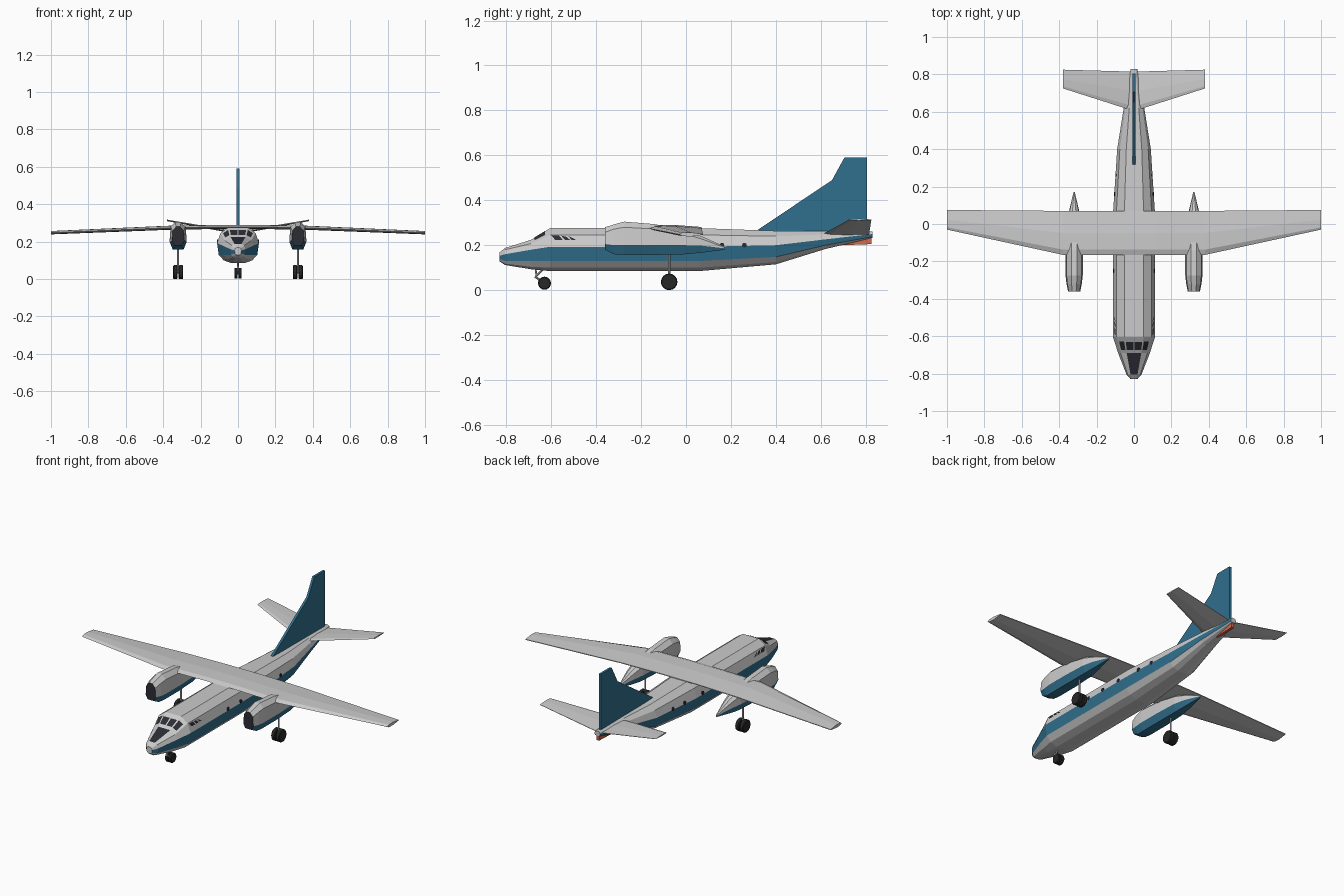
import bpy, bmesh, math
from mathutils import Vector

if "Cube" in bpy.data.objects:
    bpy.data.objects.remove(bpy.data.objects["Cube"])


def material(name, rgb):
    m = bpy.data.materials.new(name)
    m.diffuse_color = (*rgb, 1)
    m.use_nodes = True
    m.node_tree.nodes["Principled BSDF"].inputs["Base Color"].default_value = m.diffuse_color
    return m


GREY = material("light_grey", (0.72, 0.72, 0.71))
BLUE = material("blue_paint", (0.03, 0.16, 0.27))
DARK = material("dark_glass", (0.025, 0.025, 0.035))
RUST = material("red_orange", (0.65, 0.14, 0.07))
TYRE = material("tyre_black", (0.02, 0.02, 0.02))


def finish(name, bm, mats=()):
    mesh = bpy.data.meshes.new(name)
    bm.to_mesh(mesh)
    bm.free()
    for m in mats:
        mesh.materials.append(m)
    ob = bpy.data.objects.new(name, mesh)
    bpy.context.collection.objects.link(ob)
    return ob


def loft(name, rings, mats=(), face_mat=lambda i, j: 0, cap_mat=0):
    bm = bmesh.new()
    vs = [[bm.verts.new(p) for p in r] for r in rings]
    n = len(rings[0])
    for i in range(len(vs) - 1):
        for j in range(n):
            k = (j + 1) % n
            f = bm.faces.new((vs[i][j], vs[i + 1][j], vs[i + 1][k], vs[i][k]))
            f.material_index = face_mat(i, j)
    bm.faces.new(vs[0]).material_index = cap_mat
    bm.faces.new(vs[-1])
    bmesh.ops.recalc_face_normals(bm, faces=bm.faces)
    return finish(name, bm, mats)


def body_ring(y, w, zs, fracs, cx=0):
    half = [(w * f, z) for f, z in zip(fracs, zs)]
    return [(cx + x, y, z) for x, z in half] + [(cx - x, y, z) for x, z in reversed(half)]


def rod(name, a, b, r, mat=None, sides=8):
    a, b = Vector(a), Vector(b)
    bm = bmesh.new()
    bmesh.ops.create_cone(bm, cap_ends=True, segments=sides, radius1=r, radius2=r, depth=(b - a).length)
    ob = finish(name, bm, [mat] if mat else [])
    ob.location = (a + b) / 2
    ob.rotation_euler = (b - a).to_track_quat('Z', 'Y').to_euler()
    return ob


# Fuselage: stations of y, half width, and six heights from keel to roof
FR = (0.3, 0.68, 0.92, 1.0, 0.84, 0.46)
stations = [
    (-0.83, 0.018, (0.128, 0.132, 0.138, 0.153, 0.163, 0.168)),
    (-0.805, 0.04, (0.112, 0.118, 0.130, 0.160, 0.180, 0.188)),
    (-0.69, 0.085, (0.093, 0.104, 0.130, 0.180, 0.207, 0.224)),
    (-0.605, 0.112, (0.085, 0.100, 0.130, 0.193, 0.246, 0.276)),
    (0.06, 0.112, (0.085, 0.100, 0.130, 0.193, 0.246, 0.276)),
    (0.40, 0.090, (0.115, 0.125, 0.148, 0.200, 0.240, 0.264)),
    (0.62, 0.055, (0.183, 0.188, 0.200, 0.226, 0.248, 0.263)),
    (0.83, 0.018, (0.233, 0.235, 0.238, 0.250, 0.257, 0.261)),
]
hull = [body_ring(y, w, zs, FR) for y, w, zs in stations]


def hull_paint(i, j):
    if j in (2, 8):
        return 1
    return 2 if (i, j) == (1, 5) else 0   # dark nose panel


loft("fuselage", hull, (GREY, BLUE, DARK), hull_paint)


# Window panes laid just above a hull face
def pane(name, i, j, uvs, side):
    a, b, c, d = (Vector(p) for p in (hull[i][j], hull[i + 1][j], hull[i + 1][j + 1], hull[i][j + 1]))
    n = (c - a).cross(d - b).normalized()
    if n.dot((a + c) / 2 - Vector((0, a.y + 0.1, 0.15))) < 0:
        n = -n
    bm = bmesh.new()
    vs = []
    for u, v in uvs:
        p = a.lerp(b, u).lerp(d.lerp(c, u), v) + n * 0.003
        vs.append(bm.verts.new((p.x * side, p.y, p.z)))
    f = bm.faces.new(vs if side > 0 else vs[::-1])
    f.normal_update()
    if f.normal.dot(Vector((n.x * side, n.y, n.z))) < 0:
        f.normal_flip()
    finish(name, bm, [DARK])


for s, tag in ((1, "right"), (-1, "left")):
    pane(f"windscreen_{tag}", 2, 5, [(0.2, 0.04), (0.7, 0.04), (0.7, 0.46), (0.2, 0.46)], s)
    pane(f"windscreen_corner_{tag}", 2, 4, [(0.2, 0.25), (0.75, 0.25), (0.75, 0.92), (0.2, 0.92)], s)
    for k, (u0, u1) in enumerate(((0.01, 0.06), (0.075, 0.11), (0.12, 0.15))):
        pane(f"cockpit_side_window_{k}_{tag}", 3, 3,
             [(u0, 0.92), (u1, 0.92 - 0.1 * k), (u1 + 0.025, 0.55), (u0 + 0.025, 0.55)], s)
    # Cabin portholes
    for k, (y, x) in enumerate(((-0.25, 0.112), (-0.13, 0.112), (0.0, 0.112), (0.16, 0.106), (0.26, 0.099))):
        rod(f"cabin_window_{k}_{tag}", (s * (x - 0.02), y, 0.2), (s * (x + 0.001), y, 0.2), 0.011, DARK)


# Wing and tailplane: sections of x, leading y, trailing y, z, thickness
def wing(name, secs):
    secs = [(-x, *r) for x, *r in reversed(secs)] + secs
    rings = []
    for x, le, te, z, t in secs:
        c = te - le
        prof = ((0, 0), (0.12, 0.45), (0.5, 0.5), (1, 0.1), (1, -0.1), (0.5, -0.5), (0.12, -0.4))
        rings.append([(x, le + c * u, z + t * v) for u, v in prof])
    loft(name, rings, [GREY])


wing("main_wing", [(0.11, -0.165, 0.07, 0.279, 0.022), (0.38, -0.165, 0.07, 0.274, 0.022),
                   (1.0, -0.03, 0.075, 0.248, 0.018)])
wing("tailplane", [(0.02, 0.61, 0.815, 0.250, 0.014), (0.38, 0.725, 0.825, 0.314, 0.008)])


# Fin and ventral fin: side outlines given a thickness
def plate(name, pts, half, mat):
    loft(name, [[(x, y, z) for y, z in pts] for x in (-half, half)], [mat])


plate("tail_fin", [(0.31, 0.262), (0.65, 0.49), (0.705, 0.59), (0.805, 0.59), (0.805, 0.25)], 0.007, BLUE)
plate("ventral_fin", [(0.64, 0.198), (0.825, 0.205), (0.825, 0.24), (0.70, 0.24)], 0.008, RUST)


# Wheels with bevelled tread
def wheel_pair(name, x, y, z, r, gap, width):
    for s in (-1, 1):
        c = x + s * gap
        w = rod(f"{name}_{'b' if s > 0 else 'a'}", (c - width / 2, y, z), (c + width / 2, y, z), r, TYRE, 16)
        b = w.modifiers.new("tread", 'BEVEL')
        b.width, b.segments = 0.004, 1
    rod(name + "_axle", (x - gap, y, z), (x + gap, y, z), 0.006)


# Engine nacelles and main landing gear
NFR = (0.62, 1.0, 0.88, 0.33)
pods = [(-0.36, 0.033, (0.180, 0.205, 0.258, 0.280)), (-0.32, 0.041, (0.160, 0.200, 0.272, 0.293)),
        (-0.275, 0.046, (0.157, 0.200, 0.280, 0.305)), (-0.14, 0.046, (0.157, 0.200, 0.272, 0.294)),
        (0.0, 0.040, (0.160, 0.200, 0.248, 0.265)), (0.07, 0.027, (0.167, 0.198, 0.228, 0.240)),
        (0.172, 0.003, (0.180, 0.186, 0.190, 0.194))]
for s, tag in ((1, "right"), (-1, "left")):
    x = 0.32 * s
    loft(f"nacelle_{tag}", [body_ring(y, w, zs, NFR, x) for y, w, zs in pods], (GREY, BLUE, DARK),
         lambda i, j: 1 if j in (0, 6, 7) else 0, 2)
    rod(f"main_gear_strut_{tag}", (x, -0.075, 0.037), (x, -0.075, 0.17), 0.005)
    wheel_pair(f"main_wheel_{tag}", x, -0.075, 0.037, 0.037, 0.015, 0.024)

# Nose landing gear
rod("nose_gear_leg", (0, -0.635, 0.095), (0, -0.67, 0.06), 0.005)
rod("nose_gear_arm", (0, -0.672, 0.06), (0, -0.63, 0.031), 0.005)
rod("nose_gear_brace", (0, -0.67, 0.098), (0, -0.665, 0.06), 0.004)
wheel_pair("nose_wheel", 0, -0.63, 0.031, 0.029, 0.011, 0.018)
